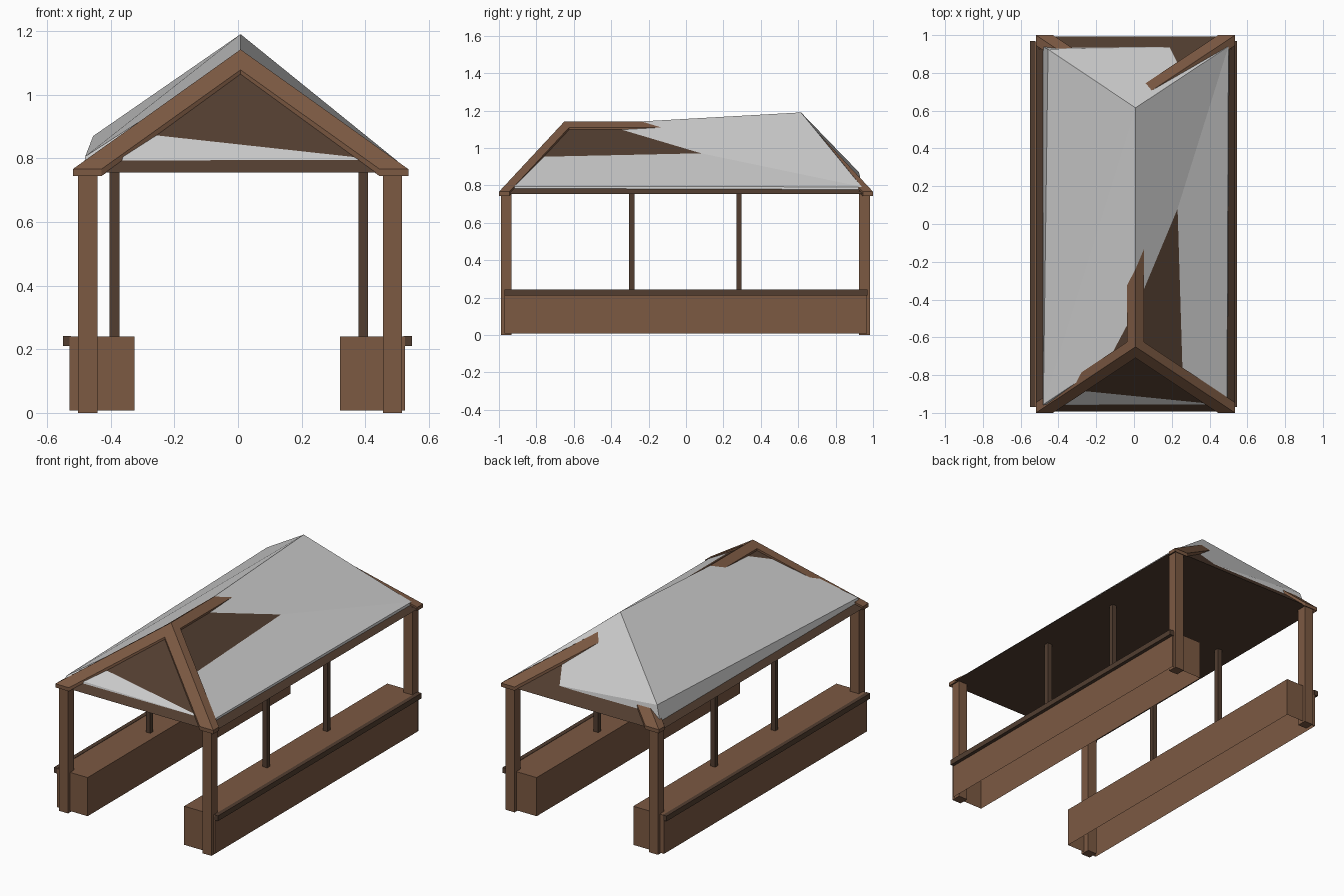
import bpy
from mathutils import Vector as V

if "Cube" in bpy.data.objects:
    bpy.data.objects.remove(bpy.data.objects["Cube"])


def material(name, rgb):
    m = bpy.data.materials.new(name)
    m.diffuse_color = (*rgb, 1)
    m.use_nodes = True
    m.node_tree.nodes["Principled BSDF"].inputs["Base Color"].default_value = m.diffuse_color
    return m


WOOD = material("wood", (0.20, 0.10, 0.055))
DARK = material("dark_wood", (0.085, 0.048, 0.03))


def mesh(name, verts, faces, mat=None):
    me = bpy.data.meshes.new(name)
    me.from_pydata([tuple(v) for v in verts], [], faces)
    ob = bpy.data.objects.new(name, me)
    bpy.context.collection.objects.link(ob)
    if mat:
        me.materials.append(mat)
    return ob


def box(name, x0, x1, y0, y1, z0, z1, mat, open_bottom=False):
    v = [(x, y, z) for z in (z0, z1) for x, y in ((x0, y0), (x1, y0), (x1, y1), (x0, y1))]
    f = [(4, 5, 6, 7)] + [(i, (i + 1) % 4, (i + 1) % 4 + 4, i + 4) for i in range(4)]
    if not open_bottom:
        f.append((3, 2, 1, 0))
    return mesh(name, v, f, mat)


def slab(name, top, depth, mat):
    """Four-cornered plank lying on a roof slope, thickened straight down."""
    top = [V(p) for p in top]
    if (top[1] - top[0]).cross(top[3] - top[0]).z < 0:
        top.reverse()
    v = [p - V((0, 0, depth)) for p in top] + top
    f = [(4, 5, 6, 7), (3, 2, 1, 0)] + [(i, (i + 1) % 4, (i + 1) % 4 + 4, i + 4) for i in range(4)]
    mesh(name, v, f, mat)


# low side walls (hollow, open below), outer rails, posts
box("left_wall", -0.53, -0.325, -0.97, 0.967, 0.007, 0.24, WOOD, True)
box("right_wall", 0.32, 0.525, -0.97, 0.967, 0.007, 0.24, WOOD, True)
box("left_rail", -0.55, -0.525, -0.97, 0.97, 0.21, 0.242, DARK)
box("right_rail", 0.52, 0.546, -0.97, 0.97, 0.21, 0.242, DARK)
for side, x0, x1 in (("left", -0.502, -0.442), ("right", 0.456, 0.516)):
    for end, y0, y1 in (("front", -0.99, -0.932), ("back", 0.925, 0.983)):
        box(f"{end}_{side}_corner_post", x0, x1, y0, y1, 0, 0.77, WOOD)
for side, x0, x1 in (("left", -0.403, -0.373), ("right", 0.378, 0.408)):
    for i, y in enumerate((-0.29, 0.283)):
        box(f"{side}_thin_post_{i}", x0, x1, y - 0.014, y + 0.014, 0.23, 0.76, DARK)

# hipped roof with flat ceiling
CX, HX, HY, RY, EAVE = 0.008, 0.527, 0.992, 0.65, 0.755
mesh("roof",
     [(CX - HX, -HY, EAVE), (CX + HX, -HY, EAVE), (CX + HX, HY, EAVE), (CX - HX, HY, EAVE),
      (CX, -RY, 1.13), (CX, RY, 1.13)],
     [(3, 2, 1, 0), (0, 1, 4), (1, 2, 5, 4), (2, 3, 5), (3, 0, 4, 5)], DARK)

# cap planks along the four hips and the ridge
TOP, LOW, W, S, R = 1.142, 0.766, 0.09, 0.055, 0.045
slope = (TOP - LOW) / HX
for sx in (-1, 1):
    slab("ridge_cap", [(CX, -RY, TOP), (CX, RY, TOP),
                       (CX + sx * R, RY, TOP - R * slope), (CX + sx * R, -RY, TOP - R * slope)],
         0.022, WOOD)
    for sy in (-1, 1):
        corner = V((CX + sx * HX, sy * 1.0, LOW))
        apex = V((CX, sy * RY, TOP))
        inner = apex.lerp(V((CX, sy * 1.0, LOW)), W / HX)
        slab("hip_cap_end", [corner, apex, inner, corner - V((sx * W, 0, 0))], 0.022, WOOD)
        step = V((0, sy * S, 0))
        slab("hip_cap_side", [corner, apex, apex - step, corner - step], 0.022, WOOD)

# uneven sheet of snow over the roof, thickest at the back left
snow = [(-0.48, -0.955, 0.806), (0.492, -0.955, 0.795), (0.5, 0.94, 0.792), (-0.455, 0.925, 0.87),
        (CX, -0.63, 1.12), (CX, 0.615, 1.19),
        (-0.483, -0.96, 0.782), (0.495, -0.96, 0.78), (0.503, 0.945, 0.777), (-0.483, 0.94, 0.782)]
mesh("snow_cover", snow,
     [(0, 1, 4), (1, 2, 4), (2, 5, 4), (2, 3, 5), (3, 0, 5), (0, 4, 5),
      (6, 7, 1, 0), (7, 8, 2, 1), (8, 9, 3, 2), (9, 6, 0, 3)])
